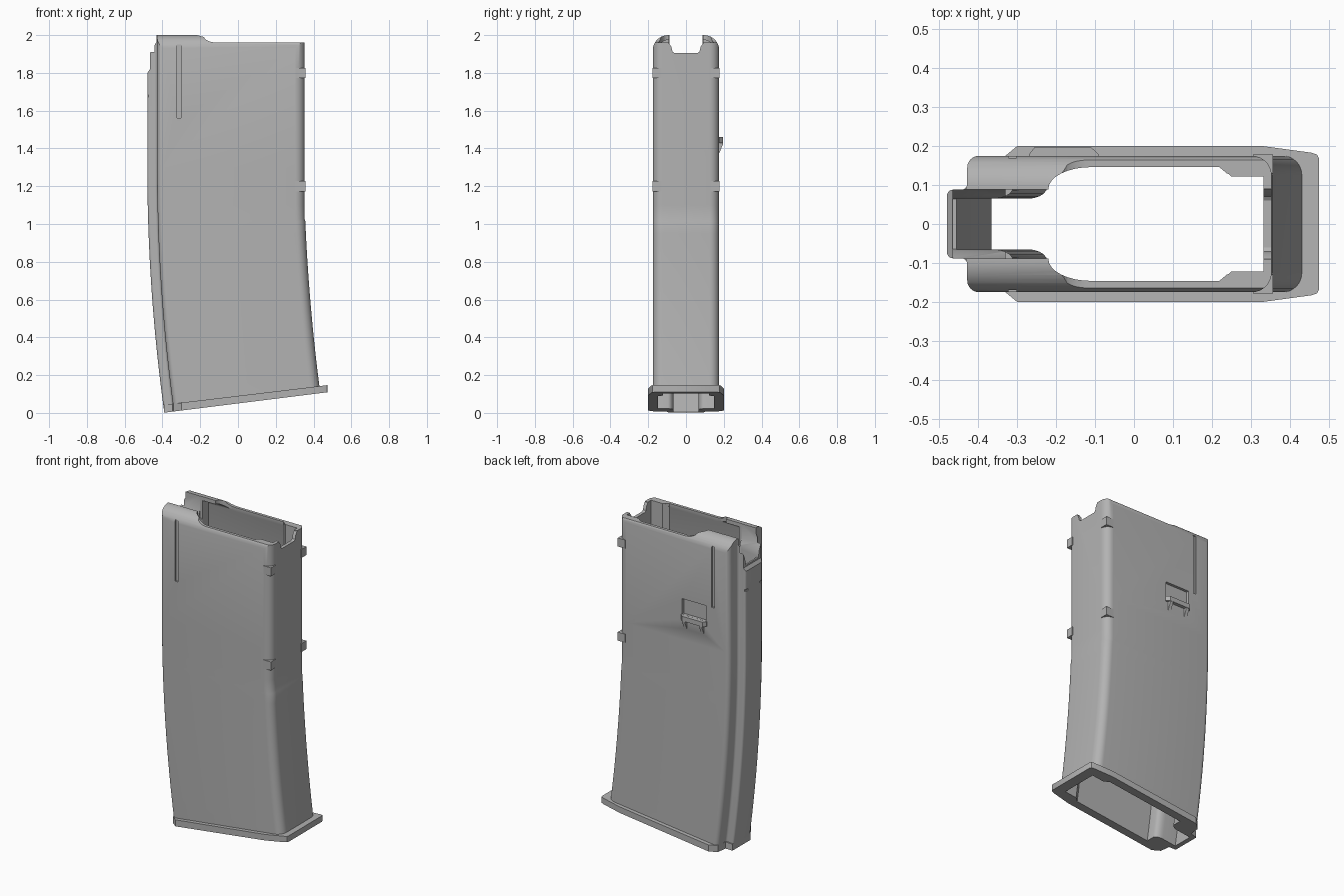
import bpy, bmesh, math

if "Cube" in bpy.data.objects:
    bpy.data.objects.remove(bpy.data.objects["Cube"])

grey = bpy.data.materials.new("plain_grey")
grey.use_nodes = True
COLOUR = (0.45, 0.45, 0.45, 1)
grey.diffuse_color = COLOUR
grey.node_tree.nodes["Principled BSDF"].inputs["Base Color"].default_value = COLOUR


# ---- helpers ----
def arc(cx, cy, rx, ry, a0, a1, n=6):
    return [(cx + rx * math.cos(math.radians(a0 + (a1 - a0) * i / n)),
             cy + ry * math.sin(math.radians(a0 + (a1 - a0) * i / n))) for i in range(n + 1)]


def mirror_y(half):
    """Close an (x, y) half outline across y = 0."""
    return half + [(x, -y) for x, y in reversed(half)]


def mirror_first(half):
    """Close a (y, z) half outline across y = 0."""
    return half + [(-y, z) for y, z in reversed(half)]


def loft(name, rings):
    bm = bmesh.new()
    loops = [[bm.verts.new(p) for p in ring] for ring in rings]
    n = len(loops[0])
    for a, b in zip(loops, loops[1:]):
        for i in range(n):
            j = (i + 1) % n
            bm.faces.new((a[i], a[j], b[j], b[i]))
    bm.faces.new(loops[0][::-1])
    bm.faces.new(loops[-1])
    bmesh.ops.recalc_face_normals(bm, faces=bm.faces)
    mesh = bpy.data.meshes.new(name)
    bm.to_mesh(mesh)
    bm.free()
    mesh.materials.append(grey)
    obj = bpy.data.objects.new(name, mesh)
    bpy.context.collection.objects.link(obj)
    return obj


def prism(name, pts, axis, lo, hi):
    """Extrude a flat outline along x, y or z."""
    place = {"x": lambda u, v, t: (t, u, v),
             "y": lambda u, v, t: (u, t, v),
             "z": lambda u, v, t: (u, v, t)}[axis]
    return loft(name, [[place(u, v, t) for u, v in pts] for t in (lo, hi)])


def box(name, x, y, z):
    return prism(name, [(x[0], y[0]), (x[1], y[0]), (x[1], y[1]), (x[0], y[1])], "z", *z)


def combine(target, tool, operation):
    tool.hide_render = True
    mod = target.modifiers.new("combine", "BOOLEAN")
    mod.operation, mod.solver, mod.object = operation, "EXACT", tool
    bpy.context.view_layer.objects.active = target
    bpy.ops.object.modifier_apply(modifier=mod.name)
    bpy.data.objects.remove(tool)


# ---- body outline, bending forward towards the bottom ----
def rear_shift(z):
    return 0.09 * (max(0, 1.3 - z) / 1.3) ** 2


def front_shift(z):
    t = max(0, 1.02 - z) / 0.88
    return 0.075 * t * (0.5 + 0.5 * t) + (0.003 if t > 0 else 0)


def outer_ring(z):
    d, f = rear_shift(z), 0.353 + front_shift(z)
    half = arc(-0.465 + d, 0.073, 0.015, 0.015, 180, 90, 4)
    half += arc(-0.443 + d, 0.103, 0.015, 0.015, 270, 360, 4)
    half += arc(-0.398 + d, 0.145, 0.03, 0.03, 180, 90)
    half += arc(f - 0.05, 0.125, 0.05, 0.05, 90, 0, 8)
    return [(x, y, z) for x, y in mirror_y(half)]


def inner_ring(z):
    d, f = rear_shift(z), front_shift(z)
    half = [(-0.455 + d, 0.065), (-0.36 + d, 0.065)]
    half += arc(-0.36 + d, 0.095, 0.05, 0.03, 270, 360, 5)
    half += [(-0.31 + d, 0.147), (0.22 + f, 0.147), (0.25 + f, 0.122), (0.332 + f, 0.122)]
    return [(x, y, z) for x, y in mirror_y(half)]


levels = [-0.1 + 0.07 * i for i in range(16)] + [1.015, 1.025, 1.1, 1.2, 1.3, 2.1]


def rounded_top(name, half_width, centre_y, centre_z, r):
    half = [(half_width, -0.3)] + arc(centre_y, centre_z, r, r, 0, 90, 10)
    return prism(name, mirror_first(half), "x", -1, 1)


body = loft("magazine_body", [outer_ring(z) for z in levels])
combine(body, rounded_top("outer_round", 0.176, 0.095, 1.919, 0.081), "INTERSECT")

# Base flange, sheared to follow the sloping bottom
half = [(-0.392, 0.092), (-0.348, 0.1), (-0.342, 0.165), (-0.30, 0.2), (0.33, 0.2),
        (0.455, 0.183), (0.47, 0.178), (0.475, 0.168)]
flange = prism("base_flange", mirror_y(half), "z", -0.05, 0.09)
for v in flange.data.vertices:
    v.co.z += 0.12 * v.co.x
combine(body, flange, "UNION")

# Corner guide nubs at the front edge
for z in (1.80, 1.20):
    for s in (-1, 1):
        ys = sorted((s * 0.13, s * 0.178))
        combine(body, box("nub", (0.305, 0.357), ys, (z - 0.027, z + 0.027)), "UNION")

# Side shelf with two tapered ribs
shelf = [(-0.27, 0.165), (-0.27, 0.178), (-0.255, 0.197), (-0.11, 0.197), (-0.09, 0.178), (-0.09, 0.165)]
combine(body, prism("shelf", shelf, "z", 1.43, 1.46), "UNION")
for x in (-0.25, -0.13):
    rib = [(0.165, 1.44), (0.195, 1.44), (0.195, 1.42), (0.174, 1.37), (0.165, 1.37)]
    combine(body, prism("rib", rib, "x", x, x + 0.02), "UNION")

# Hollow inside with curved feed lips
cavity = loft("cavity", [inner_ring(z) for z in levels])
combine(cavity, rounded_top("inner_round", 0.16, 0.09, 1.915, 0.06), "INTERSECT")
combine(body, cavity, "DIFFERENCE")

# Top opening between the lips
half = [(-0.33, 0.089), (-0.22, 0.089)] + arc(-0.11, 0.089, 0.11, 0.057, 180, 90, 8)
half += [(0.219, 0.146), (0.249, 0.121), (0.331, 0.121)]
combine(body, prism("top_opening", mirror_y(half), "z", 1.86, 2.1), "DIFFERENCE")

# Lowered front rim, swept down from the lips
rim = [(-0.22, 2.1), (-0.22, 2.0)]
rim += arc(-0.22, 1.97, 0.05, 0.03, 90, 35, 4) + arc(-0.11, 2.0, 0.075, 0.04, 215, 270, 4)
rim += [(0.6, 1.96), (0.6, 2.1)]
combine(body, prism("rim_cut", rim, "y", -0.5, 0.5), "DIFFERENCE")

# Stepped top of the rear spine
step = [(-0.6, 1.79), (-0.487, 1.79), (-0.466, 1.82), (-0.466, 1.905), (-0.431, 1.965),
        (-0.431, 2.1), (-0.6, 2.1)]
combine(body, prism("spine_cut", step, "y", -0.5, 0.5), "DIFFERENCE")

# Notches at the rear and front of the mouth
rear = [(0.064, 1.83), (0.07, 1.87), (0.088, 1.91), (0.088, 2.1)]
combine(body, prism("rear_notch", mirror_first(rear), "x", -0.6, -0.3), "DIFFERENCE")
front = [(0.06, 1.905), (0.071, 1.912), (0.078, 1.94), (0.09, 1.956), (0.09, 2.1)]
combine(body, prism("front_notch", mirror_first(front), "x", 0.3, 0.5), "DIFFERENCE")

# Vertical side grooves, spine nicks, and the recess over the shelf
for s in (-1, 1):
    ys = sorted((s * 0.164, s * 0.25))
    combine(body, box("groove", (-0.322, -0.302), ys, (1.56, 1.95)), "DIFFERENCE")
    ys = sorted((s * 0.06, s * 0.12))
    combine(body, box("nick", (-0.5, -0.473), ys, (1.672, 1.684)), "DIFFERENCE")
combine(body, box("recess", (-0.265, -0.095), (0.158, 0.25), (1.4605, 1.56)), "DIFFERENCE")

# Sloping underside
under = [(-0.7, -0.0375), (0.7, 0.1375), (0.7, -0.5), (-0.7, -0.5)]
combine(body, prism("bottom_cut", under, "y", -0.5, 0.5), "DIFFERENCE")

bpy.ops.object.select_all(action="DESELECT")
body.select_set(True)
bpy.context.view_layer.objects.active = body
bpy.ops.object.shade_smooth_by_angle(angle=math.radians(30))
